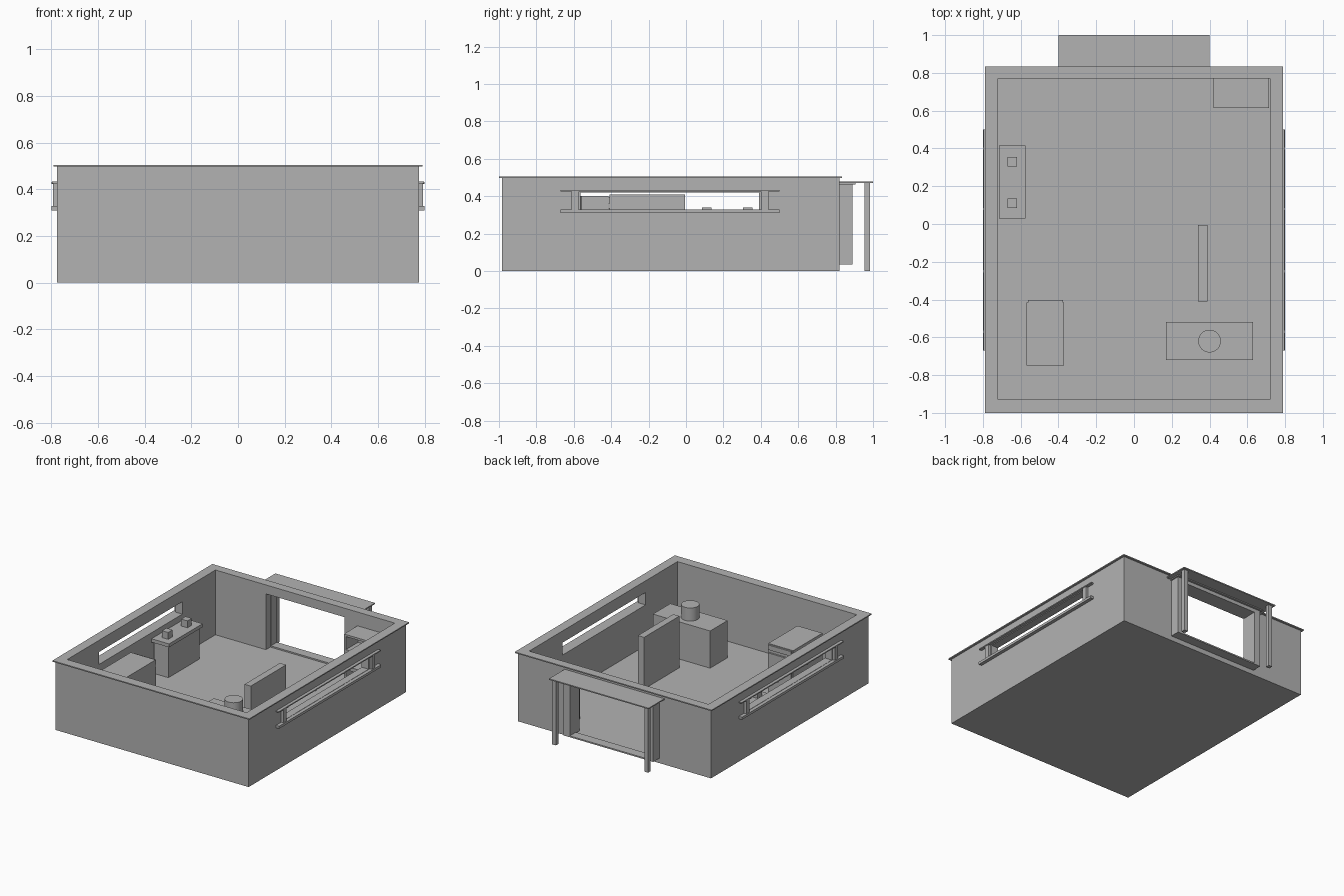
import bpy

default = bpy.data.objects.get("Cube")
if default:
    bpy.data.objects.remove(default, do_unlink=True)

grey = bpy.data.materials.new("plain_grey")
grey.use_nodes = True
COLOUR = (0.45, 0.45, 0.45, 1)
grey.diffuse_color = COLOUR
grey.node_tree.nodes["Principled BSDF"].inputs["Base Color"].default_value = COLOUR


def box(name, x, y, z):
    """Box from (low, high) ranges on each axis."""
    bpy.ops.mesh.primitive_cube_add(size=1)
    ob = bpy.context.object
    ob.name = name
    ob.location = [(r[0] + r[1]) / 2 for r in (x, y, z)]
    ob.scale = [r[1] - r[0] for r in (x, y, z)]
    bpy.ops.object.transform_apply(location=True, rotation=False, scale=True)
    ob.data.materials.append(grey)
    return ob


def cut(target, x, y, z):
    """Subtract a box from the target."""
    cutter = box("cutter", x, y, z)
    cutter.hide_render = True
    bpy.context.view_layer.objects.active = target
    mod = target.modifiers.new("cut", "BOOLEAN")
    mod.operation = "DIFFERENCE"
    mod.solver = "EXACT"
    mod.object = cutter
    bpy.ops.object.modifier_apply(modifier=mod.name)
    bpy.data.objects.remove(cutter, do_unlink=True)


def span(side, a, b):
    """Range along x mirrored to the given side."""
    return tuple(sorted((side * a, side * b)))


FLOOR = 0.035
INNER_X, INNER_Y = (-0.72, 0.72), (-0.93, 0.77)

# Room shell with window and door openings
shell = box("room_shell", (-0.775, 0.775), (-0.985, 0.82), (0, 0.497))
cut(shell, INNER_X, INNER_Y, (FLOOR, 0.7))
cut(shell, (-1, 1), (-0.565, 0.39), (0.33, 0.42))
cut(shell, (-0.315, 0.315), (0.7, 0.9), (FLOOR, 0.44))

# Coping around the wall tops
coping = box("wall_coping", (-0.79, 0.79), (-1, 0.835), (0.497, 0.505))
cut(coping, INNER_X, INNER_Y, (0.4, 0.6))

# Window surrounds on both sides
for side, label in ((1, "left"), (-1, "right")):
    box(label + "_window_sill", span(side, 0.77, 0.8), (-0.67, 0.5), (0.31, 0.328))
    box(label + "_window_hood", span(side, 0.77, 0.797), (-0.67, 0.5), (0.425, 0.433))
    for y in (-0.593, 0.423):
        box(label + "_window_post", span(side, 0.77, 0.793),
            (y - 0.018, y + 0.018), (0.328, 0.425))
    for y in (-0.57, -0.25, 0.08, 0.4):
        box(label + "_hood_clip", span(side, 0.79, 0.8),
            (y - 0.006, y + 0.006), (0.423, 0.431))

# Door frame, porch posts and canopy
for side, label in ((1, "left"), (-1, "right")):
    box(label + "_door_jamb", span(side, 0.31, 0.36), (0.82, 0.89), (FLOOR, 0.465))
    box(label + "_porch_post", span(side, 0.355, 0.385), (0.955, 0.985), (0, 0.47))
box("door_header", (-0.31, 0.31), (0.82, 0.89), (0.437, 0.465))
box("door_threshold", (-0.31, 0.31), (0.82, 0.89), (FLOOR, 0.045))
box("door_cornice", (-0.37, 0.37), (0.82, 0.905), (0.463, 0.47))
box("porch_canopy", (-0.4, 0.4), (0.82, 1), (0.47, 0.478))

# Two-door cabinet
box("cabinet_body", (-0.57, -0.37), (-0.75, -0.415), (FLOOR, 0.4))
box("cabinet_lower_door", (-0.56, -0.375), (-0.415, -0.403), (0.045, 0.337))
box("cabinet_upper_door", (-0.56, -0.375), (-0.415, -0.403), (0.36, 0.395))

# Counter with two small blocks on it
box("counter_base", (-0.705, -0.59), (0.045, 0.4), (FLOOR, 0.265))
box("counter_top", (-0.715, -0.575), (0.03, 0.415), (0.265, 0.29))
for y in (0.11, 0.33):
    box("counter_block", (-0.67, -0.62), (y - 0.025, y + 0.025), (0.29, 0.34))

# Partition screen
box("partition", (0.34, 0.39), (-0.41, -0.005), (FLOOR, 0.41))

# Desk with drum
box("desk", (0.17, 0.63), (-0.72, -0.52), (FLOOR, 0.305))
bpy.ops.mesh.primitive_cylinder_add(vertices=32, radius=0.06, depth=0.095,
                                    location=(0.4, -0.62, 0.3525))
drum = bpy.context.object
drum.name = "desk_drum"
drum.data.materials.append(grey)
bpy.ops.object.shade_smooth_by_angle()

# Open corner shelf unit
shelf = box("shelf_unit", (0.42, 0.715), (0.615, 0.77), (FLOOR, 0.405))
for low in (0.055, 0.175, 0.295):
    cut(shelf, (0.435, 0.7), (0.5, 0.755), (low, low + 0.095))
